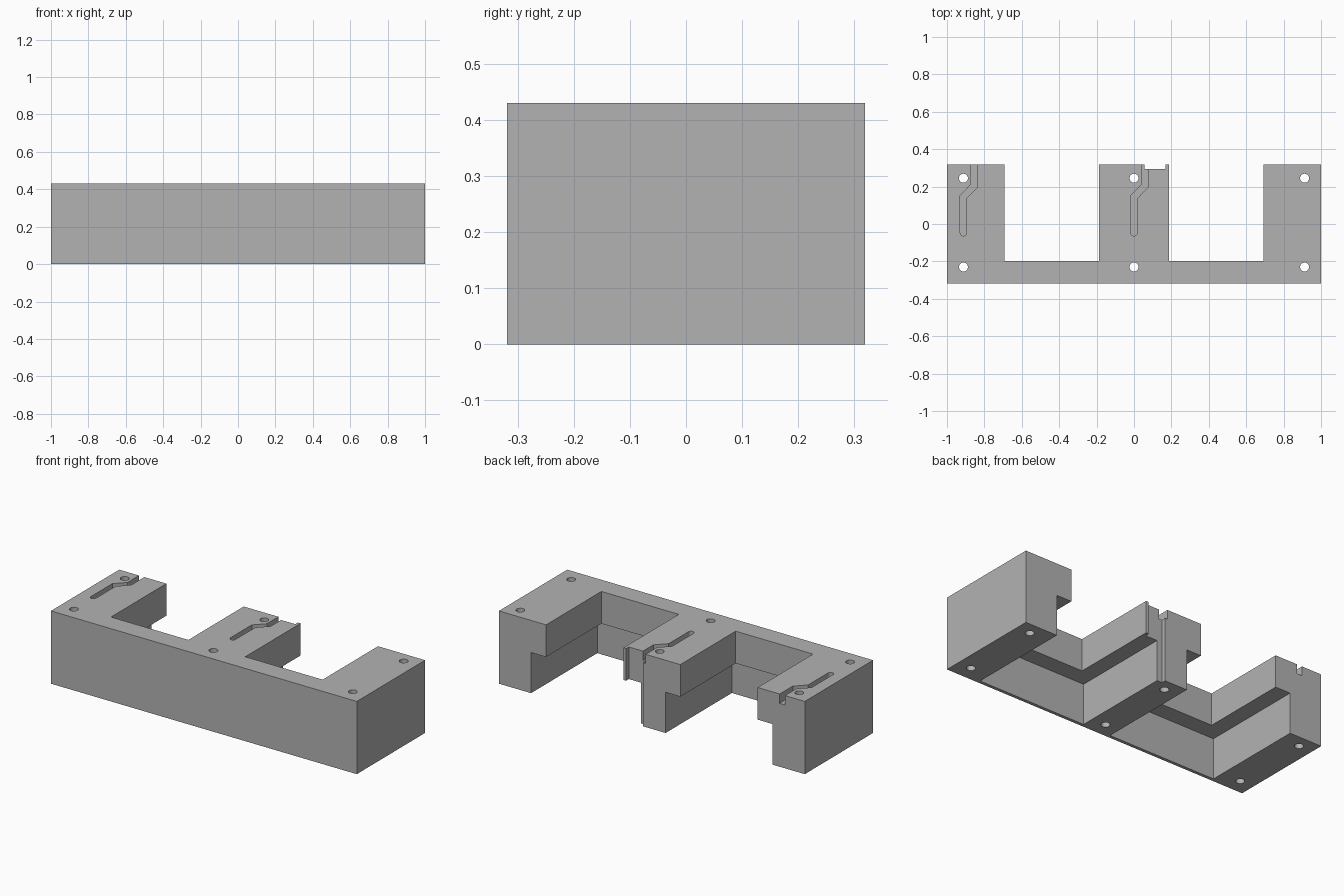
import bpy, bmesh, math

cube = bpy.data.objects.get("Cube")
if cube:
    bpy.data.objects.remove(cube, do_unlink=True)

HEIGHT = 0.43
BACK = 0.319
STEP = 0.24          # height of the undercut ledge

grey = bpy.data.materials.new("plain grey")
grey.use_nodes = True
colour = (0.45, 0.45, 0.45, 1)
grey.diffuse_color = colour
grey.node_tree.nodes["Principled BSDF"].inputs["Base Color"].default_value = colour


def prism(name, outline, z0, z1):
    """Extrude a counter-clockwise outline from z0 to z1."""
    bm = bmesh.new()
    face = bm.faces.new([bm.verts.new((x, y, z0)) for x, y in outline])
    top = bmesh.ops.extrude_face_region(bm, geom=[face])["geom"]
    verts = [v for v in top if isinstance(v, bmesh.types.BMVert)]
    bmesh.ops.translate(bm, verts=verts, vec=(0, 0, z1 - z0))
    bmesh.ops.recalc_face_normals(bm, faces=bm.faces)
    mesh = bpy.data.meshes.new(name)
    bm.to_mesh(mesh)
    bm.free()
    mesh.materials.append(grey)
    obj = bpy.data.objects.new(name, mesh)
    bpy.context.collection.objects.link(obj)
    return obj


def rect(x0, x1, y0, y1):
    return [(x0, y0), (x1, y0), (x1, y1), (x0, y1)]


def arc(cx, cy, r, start, end, n):
    angles = [math.radians(start + (end - start) * i / n) for i in range(n + 1)]
    return [(cx + r * math.cos(a), cy + r * math.sin(a)) for a in angles]


# Solid block
block = prism("bracket_block", rect(-1, 1, -BACK, BACK), 0, HEIGHT)
cutters = []

# Bays between the three legs, wider below the ledge
for side in (-1, 1):
    for name, inner, outer, front, z0, z1 in (
            ("upper_bay", 0.186, 0.692, -0.198, 0.1, 0.6),
            ("lower_bay", 0.09, 0.79, -0.30, -0.1, STEP)):
        x0, x1 = sorted((side * inner, side * outer))
        cutters.append(prism(name, rect(x0, x1, front, 0.5), z0, z1))

# Vertical notch in the back of the middle leg
cutters.append(prism("back_notch", rect(0.057, 0.168, 0.294, 0.5), -0.1, 0.6))

# Screw holes through each leg
for x in (-0.912, 0, 0.912):
    for y in (-0.23, 0.245):
        cutters.append(prism("screw_hole", arc(x, y, 0.024, 0, 360, 32)[:-1], -0.1, 0.6))

# Shallow cranked wire slots in the top
for x in (-0.912, 0):
    end = arc(0, -0.047, 0.017, 180, 360, 12)
    crank = [(0.017, 0.137), (0.076, 0.197), (0.076, 0.5),
             (0.041, 0.5), (0.041, 0.212), (-0.017, 0.153)]
    cutters.append(prism("wire_slot", [(x + px, py) for px, py in end + crank],
                         HEIGHT - 0.055, 0.6))

# Cut everything out and bake the result
for cutter in cutters:
    cutter.hide_render = True
    mod = block.modifiers.new(cutter.name, "BOOLEAN")
    mod.operation = "DIFFERENCE"
    mod.solver = "EXACT"
    mod.object = cutter
bpy.context.view_layer.update()
result = bpy.data.meshes.new_from_object(
    block.evaluated_get(bpy.context.evaluated_depsgraph_get()))
block.modifiers.clear()
block.data = result
for cutter in cutters:
    bpy.data.objects.remove(cutter, do_unlink=True)

# Smooth hole walls, sharp edges elsewhere
bpy.ops.object.select_all(action="DESELECT")
block.select_set(True)
bpy.context.view_layer.objects.active = block
bpy.ops.object.shade_smooth_by_angle(angle=math.radians(30))
